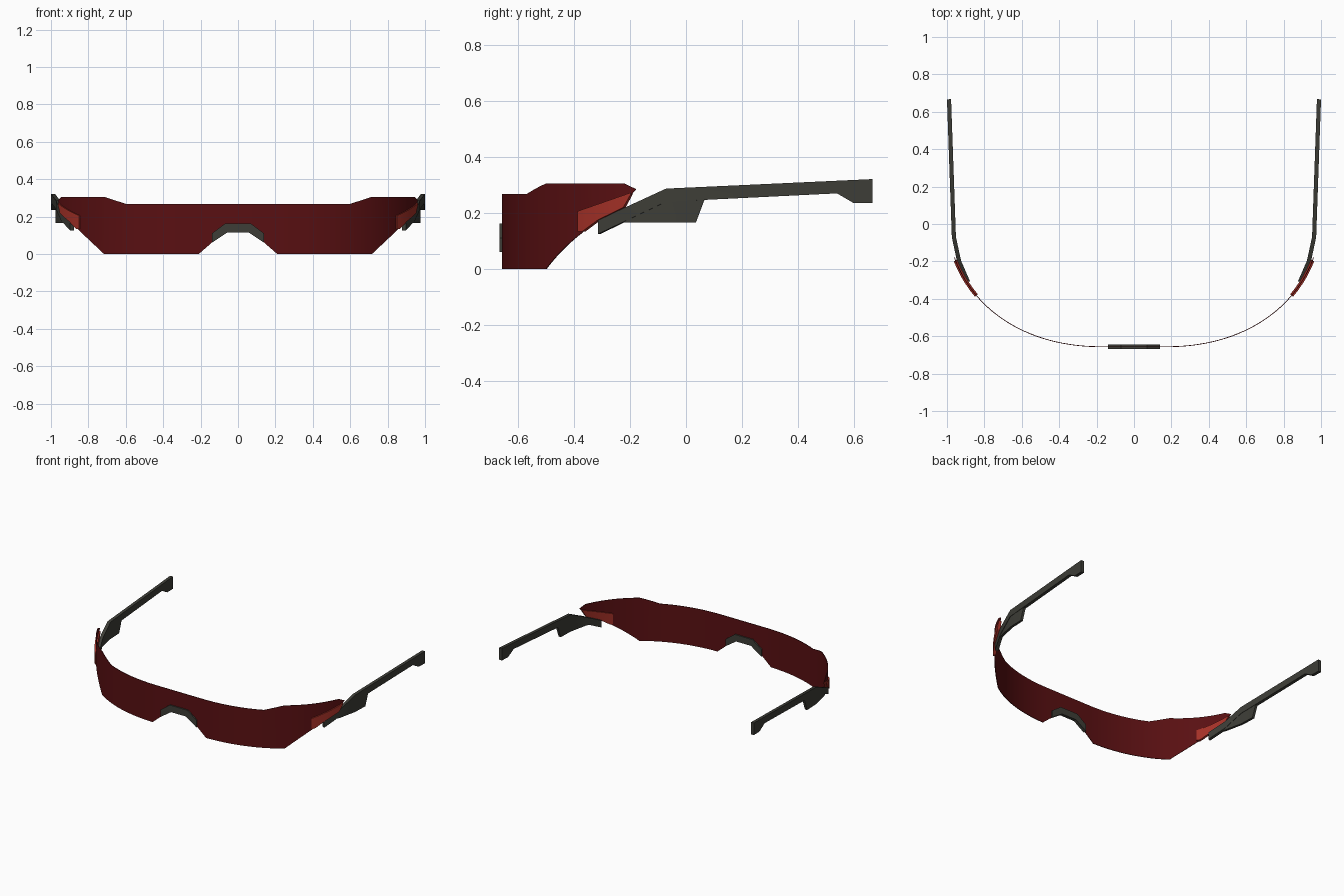
import bpy
import bmesh
from mathutils import Vector
from mathutils.geometry import interpolate_bezier

cube = bpy.data.objects.get("Cube")
if cube:
    bpy.data.objects.remove(cube)


def material(name, rgb):
    mat = bpy.data.materials.new(name)
    mat.use_nodes = True
    mat.diffuse_color = (*rgb, 1)
    shader = mat.node_tree.nodes["Principled BSDF"]
    shader.inputs["Base Color"].default_value = (*rgb, 1)
    shader.inputs["Roughness"].default_value = 0.6
    return mat


dark_red = material("dark red", (0.1, 0.005, 0.006))
bright_red = material("bright red", (0.37, 0.03, 0.02))
charcoal = material("charcoal", (0.047, 0.047, 0.038))


def lerp(pairs, key):
    """Piecewise linear lookup in a sorted list of (key, value) pairs."""
    for (a, va), (b, vb) in zip(pairs, pairs[1:]):
        if key <= b:
            return va + (vb - va) * max(0, key - a) / (b - a)
    return pairs[-1][1]


def strip(name, plan, bottom, top, thickness, mat, extra=()):
    """Upright band following a plan path, mirrored and thickened."""
    keys = sorted({round(k, 4) for k in [*extra, *(p[0] for p in bottom + top)]})
    bm = bmesh.new()
    columns = []
    for k in keys:
        x, y = plan(k)
        columns.append([bm.verts.new((x, y, lerp(edge, k))) for edge in (bottom, top)])
    for (a, b), (c, d) in zip(columns, columns[1:]):
        bm.faces.new((a, c, d, b))
    mesh = bpy.data.meshes.new(name)
    bm.to_mesh(mesh)
    bm.free()
    mesh.materials.append(mat)
    obj = bpy.data.objects.new(name, mesh)
    bpy.context.collection.objects.link(obj)
    obj.modifiers.new("Mirror", 'MIRROR')
    solid = obj.modifiers.new("Solidify", 'SOLIDIFY')
    solid.thickness = thickness
    solid.offset = 0
    bpy.ops.object.select_all(action='DESELECT')
    obj.select_set(True)
    bpy.context.view_layer.objects.active = obj
    bpy.ops.object.convert(target='MESH')
    bpy.ops.object.shade_smooth_by_angle(angle=0.5)
    return obj


# Plan curve of the visor: flat in the middle, wrapping back at the sides
wrap = interpolate_bezier(Vector((0.18, -0.656)), Vector((0.55, -0.656)),
                          Vector((0.85, -0.48)), Vector((0.96, -0.18)), 40)
y_of_x = [(0, -0.656)] + [(p.x, p.y) for p in wrap]
x_of_y = [(p.y, p.x) for p in wrap[1:]]


def side(y):
    return lerp(x_of_y, y)


# Visor lens
strip("lens", lambda x: (x, lerp(y_of_x, x)),
      [(0, 0.13), (0.06, 0.13), (0.21, 0), (0.715, 0), (side(-0.37), 0.13),
       (side(-0.31), 0.175), (side(-0.22), 0.22), (side(-0.2), 0.26), (side(-0.18), 0.283)],
      [(0, 0.268), (0.6, 0.268), (0.715, 0.305), (side(-0.22), 0.305), (side(-0.18), 0.286)],
      0.004, dark_red, [p.x for p in wrap])

# Nose bridge
strip("nose_bridge", lambda x: (x, -0.656),
      [(0, 0.115), (0.058, 0.115), (0.14, 0.06)],
      [(0, 0.162), (0.07, 0.162), (0.14, 0.11)],
      0.022, charcoal)

# Coloured hinge accents on the lens
strip("hinge_accents", lambda y: (side(y), y),
      [(-0.382, 0.133), (-0.366, 0.133), (-0.31, 0.175), (-0.22, 0.22), (-0.195, 0.265)],
      [(-0.382, 0.206), (-0.195, 0.272)],
      0.02, bright_red, [-0.35, -0.28, -0.25])

# Temple arms with a dropped tip, and the tab below each arm
arm_plan = [(-0.31, 0.887), (-0.2, 0.935), (-0.07, 0.963), (0.667, 0.989)]
arm_bottom = [(-0.31, 0.125), (-0.07, 0.24), (0.54, 0.27), (0.6, 0.235), (0.667, 0.235)]


def arm(y):
    return lerp(arm_plan, y), y


strip("temple_arms", arm, arm_bottom,
      [(-0.31, 0.175), (-0.07, 0.287), (0.667, 0.321)],
      0.022, charcoal, [-0.2])
strip("arm_tabs", arm,
      [(-0.225, 0.165), (0.035, 0.165), (0.066, 0.248)],
      [(-0.225, 0.172), (-0.07, 0.248), (0.066, 0.254)],
      0.017, charcoal, [-0.2])
